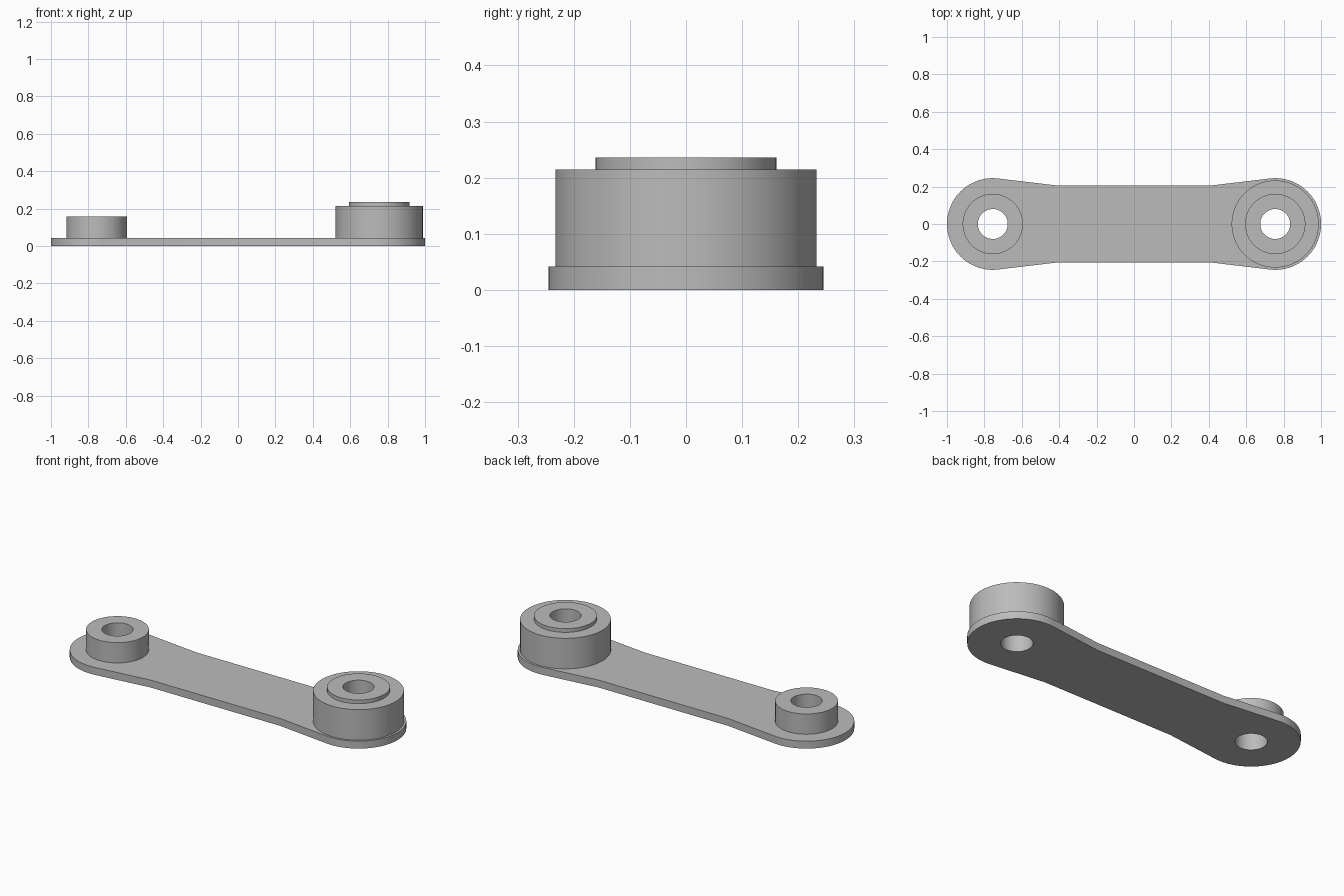
import bpy, bmesh, math

cube = bpy.data.objects.get("Cube")
if cube:
    bpy.data.objects.remove(cube, do_unlink=True)

PLATE_TOP = 0.042
PIVOT_X, END_R, BORE_R = 0.755, 0.245, 0.08
WAIST_X, WAIST_Y = 0.405, 0.205
SEGMENTS = 96

grey = bpy.data.materials.new("plain grey")
grey.use_nodes = True
colour = (0.5, 0.5, 0.5, 1)
grey.diffuse_color = colour
grey.node_tree.nodes["Principled BSDF"].inputs["Base Color"].default_value = colour


def finish(bm, name):
    bmesh.ops.recalc_face_normals(bm, faces=bm.faces)
    mesh = bpy.data.meshes.new(name)
    bm.to_mesh(mesh)
    bm.free()
    mesh.materials.append(grey)
    obj = bpy.data.objects.new(name, mesh)
    bpy.context.collection.objects.link(obj)
    bpy.ops.object.select_all(action='DESELECT')
    obj.select_set(True)
    bpy.context.view_layer.objects.active = obj
    bpy.ops.object.shade_smooth_by_angle(angle=math.radians(30))
    # keep the large flat faces evenly shaded
    for poly in mesh.polygons:
        if abs(poly.normal.z) > 0.99:
            poly.use_smooth = False
    return obj


def add_loop(bm, points):
    verts = [bm.verts.new((x, y, 0)) for x, y in points]
    return [bm.edges.new((a, b)) for a, b in zip(verts, verts[1:] + verts[:1])]


def arc(cx, radius, start, end, steps):
    angles = [start + (end - start) * i / steps for i in range(steps + 1)]
    return [(cx + radius * math.cos(a), radius * math.sin(a)) for a in angles]


def make_arm():
    # Round ends joined to the narrower waist by tangent lines
    dx = WAIST_X - PIVOT_X
    tangent = math.atan2(WAIST_Y, dx) - math.acos(END_R / math.hypot(dx, WAIST_Y))
    half = [(WAIST_X, -WAIST_Y)]
    half += arc(PIVOT_X, END_R, -tangent, tangent, SEGMENTS // 2)
    half += [(WAIST_X, WAIST_Y)]
    outline = half + [(-x, -y) for x, y in half]
    bm = bmesh.new()
    edges = add_loop(bm, outline)
    for x in (-PIVOT_X, PIVOT_X):
        edges += add_loop(bm, arc(x, BORE_R, 0, math.tau, SEGMENTS)[:-1])
    bmesh.ops.triangle_fill(bm, edges=edges, use_beauty=True, use_dissolve=False)
    top = bmesh.ops.extrude_face_region(bm, geom=bm.faces[:])["geom"]
    bmesh.ops.translate(bm, vec=(0, 0, PLATE_TOP),
                        verts=[g for g in top if isinstance(g, bmesh.types.BMVert)])
    return finish(bm, "arm_plate")


def make_boss(name, x, steps):
    # Bored, stepped cylinder turned from (radius, top height) steps
    profile, z = [(BORE_R, PLATE_TOP)], PLATE_TOP
    for radius, top in steps:
        profile += [(radius, z), (radius, top)]
        z = top
    profile.append((BORE_R, z))
    bm = bmesh.new()
    verts = [bm.verts.new((x + r, 0, h)) for r, h in profile]
    edges = [bm.edges.new((a, b)) for a, b in zip(verts, verts[1:] + verts[:1])]
    bmesh.ops.spin(bm, geom=verts + edges, cent=(x, 0, 0), axis=(0, 0, 1),
                   angle=math.tau, steps=SEGMENTS, use_merge=True)
    bmesh.ops.remove_doubles(bm, verts=bm.verts, dist=0.0001)
    return finish(bm, name)


make_arm()
make_boss("small_boss", -PIVOT_X, [(0.161, 0.157)])
make_boss("large_boss", PIVOT_X, [(0.233, 0.215), (0.161, 0.236)])
